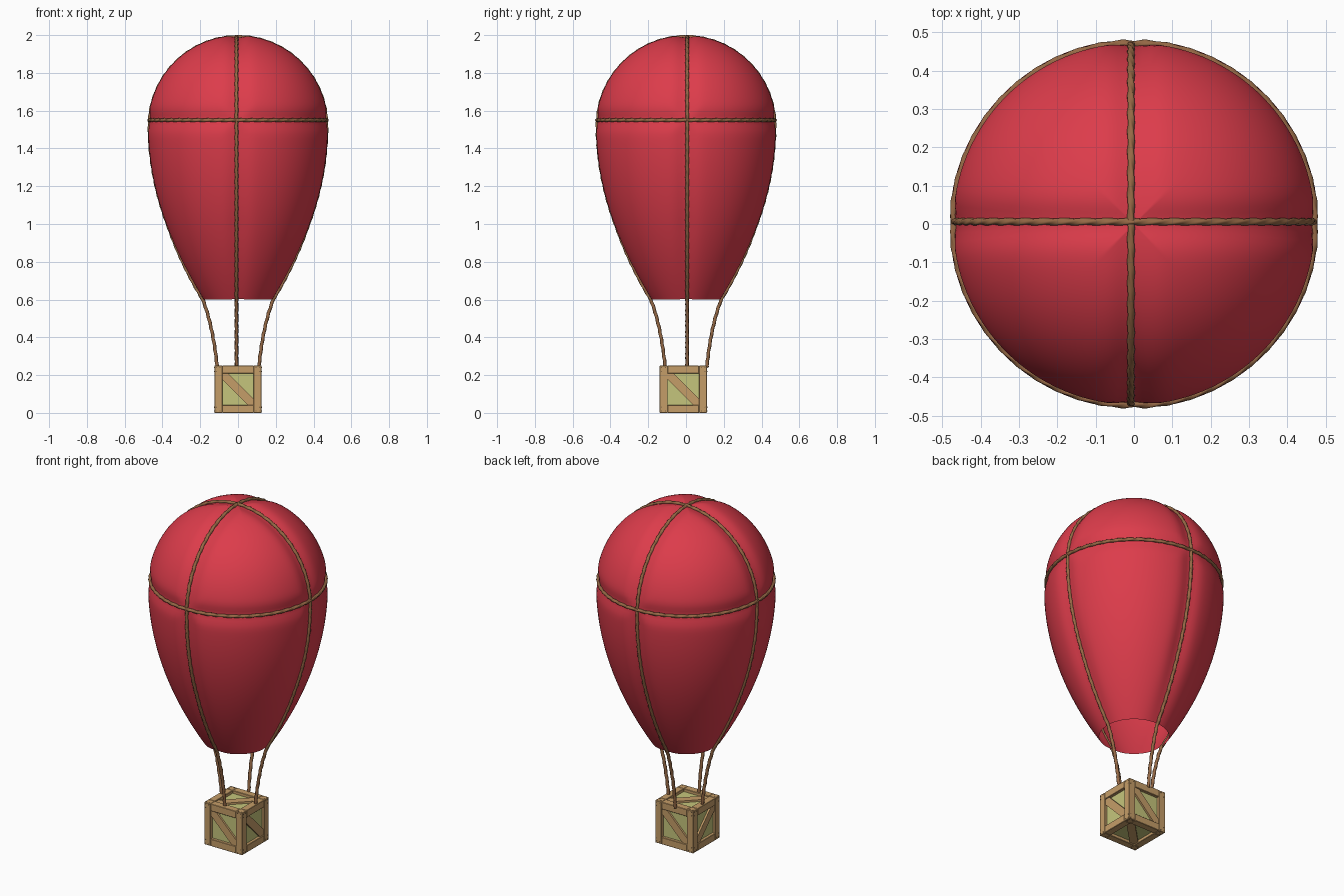
import bpy, bmesh, math
from mathutils import Vector, Matrix

if "Cube" in bpy.data.objects:
    bpy.data.objects.remove(bpy.data.objects["Cube"])


def material(name, rgb):
    m = bpy.data.materials.new(name)
    m.diffuse_color = (*rgb, 1)
    m.use_nodes = True
    m.node_tree.nodes["Principled BSDF"].inputs["Base Color"].default_value = m.diffuse_color
    return m


RED = material("red_fabric", (0.72, 0.045, 0.07))
ROPE = material("rope_brown", (0.30, 0.14, 0.06))
WOOD = material("wood", (0.56, 0.34, 0.14))
PANEL = material("pale_panel", (0.56, 0.56, 0.2))
BOLT = material("bolt_dark", (0.2, 0.12, 0.06))


def finish(name, bm, mat, smooth=False):
    bmesh.ops.recalc_face_normals(bm, faces=bm.faces)
    me = bpy.data.meshes.new(name)
    bm.to_mesh(me)
    bm.free()
    me.materials.append(mat)
    for p in me.polygons:
        p.use_smooth = smooth
    ob = bpy.data.objects.new(name, me)
    bpy.context.collection.objects.link(ob)
    return ob


# --- envelope surface: parabola below, ellipse above, pinched under the ropes
R, ZC, Z0, H, RING_Z = 0.483, 1.52, 0.6, 0.485, 1.55


def profile(t):
    if t < 0.5:
        u = (ZC - Z0) * (1 - 2 * t)
        return R * (1 - 0.724 * u * u), ZC - u
    a = (t - 0.5) * math.pi
    return R * math.cos(a), ZC + H * math.sin(a)


def surface(t, phi, lift=0.0):
    r, z = profile(t)
    r1, z1 = profile(max(t - 0.002, 0))
    r2, z2 = profile(min(t + 0.002, 1))
    n = Vector((z2 - z1, r1 - r2)).normalized()
    d = min(abs(r * math.cos(phi)), abs(r * math.sin(phi)))
    fade = min(1, 0.25 + (z - Z0) / 0.5)
    dent = max(0.018 * fade * math.exp(-(d / 0.05) ** 2),
               0.015 * math.exp(-((z - RING_Z) / 0.045) ** 2))
    r, z = r + n.x * (lift - dent), z + n.y * (lift - dent)
    if t >= 1:
        r = 0
    return Vector((r * math.cos(phi), r * math.sin(phi), z))


SEG, ROWS = 128, 80
bm = bmesh.new()
rows = [[bm.verts.new(surface(i / ROWS, 2 * math.pi * j / SEG)) for j in range(SEG)]
        for i in range(ROWS)]
for a, b in zip(rows, rows[1:]):
    for j in range(SEG):
        k = (j + 1) % SEG
        bm.faces.new((a[j], a[k], b[k], b[j]))
pole = bm.verts.new(surface(1, 0))
for j in range(SEG):
    bm.faces.new((rows[-1][j], rows[-1][(j + 1) % SEG], pole))
finish("envelope", bm, RED, True)


# --- twisted three-strand ropes
def resample(pts, step, closed):
    if closed:
        pts = pts + [pts[0]]
    dist = [0]
    for p, q in zip(pts, pts[1:]):
        dist.append(dist[-1] + (q - p).length)
    n = int(dist[-1] / step)
    out, k = [], 0
    for i in range(n if closed else n + 1):
        s = dist[-1] * i / n
        while k < len(pts) - 2 and dist[k + 1] < s:
            k += 1
        out.append(pts[k].lerp(pts[k + 1], (s - dist[k]) / max(dist[k + 1] - dist[k], 1e-9)))
    return out


def rope(name, pts, binormal, closed=False, radius=0.0088, sides=12, per_turn=9):
    pts = resample(pts, 0.0065, closed)
    n = len(pts)
    if closed:
        n -= n % per_turn
        pts = resample(pts, 0.0065 * len(pts) / (n + 0.5), True)
        n = len(pts)
    bm, rings = bmesh.new(), []
    for i, p in enumerate(pts):
        nxt = pts[(i + 1) % n] if closed else pts[min(i + 1, n - 1)]
        prv = pts[i - 1] if closed else pts[max(i - 1, 0)]
        side = (nxt - prv).cross(binormal).normalized()
        ring = []
        for j in range(sides):
            a = 2 * math.pi * j / sides
            w = radius * (1 + 0.16 * math.cos(3 * a - 2 * math.pi * i / per_turn))
            ring.append(bm.verts.new(p + w * (math.cos(a) * side + math.sin(a) * binormal)))
        rings.append(ring)
    pairs = list(zip(rings, rings[1:])) + ([(rings[-1], rings[0])] if closed else [])
    for a, b in pairs:
        for j in range(sides):
            k = (j + 1) % sides
            bm.faces.new((a[j], a[k], b[k], b[j]))
    if not closed:
        bm.faces.new(rings[0])
        bm.faces.new(rings[-1])
    finish(name, bm, ROPE, True)


half = []
P0, P1, P2 = Vector((0.11, 0, 0.24)), Vector((0.132, 0, 0.46)), surface(0, 0, 0.004)
for i in range(16):
    s = i / 16
    half.append(P0 * (1 - s) ** 2 + P1 * 2 * s * (1 - s) + P2 * s * s)
half += [surface(i / 100, 0, 0.004) for i in range(101)]
path = half + [Vector((-p.x, 0, p.z)) for p in reversed(half[:-1])]
rope("rope_side_to_side", [p + Vector((0, 0.006, 0)) for p in path], Vector((0, 1, 0)))
rope("rope_front_to_back", [Vector((-0.008, p.x, p.z)) for p in path], Vector((1, 0, 0)))

ring_t = 0.5 + math.asin((RING_Z - ZC) / H) / math.pi
ring = [surface(ring_t, 2 * math.pi * i / 256, 0.005) for i in range(256)]
for p in ring:
    p.z = RING_Z
rope("rope_ring", ring, Vector((0, 0, 1)), closed=True)

# --- crate basket
C, S, W = Vector((0, -0.014, 0.125)), 0.125, 0.042
INNER = S - W


def box(bm, centre, size):
    bmesh.ops.create_cube(bm, size=1, matrix=Matrix.Translation(centre) @ Matrix.Diagonal((*size, 1)))


bm = bmesh.new()
box(bm, C, (2 * S - 0.034,) * 3)
finish("crate_panels", bm, PANEL)

bm = bmesh.new()
for axis in range(3):
    for a in (-1, 1):
        for b in (-1, 1):
            pos, size = Vector(), [W] * 3
            pos[(axis + 1) % 3], pos[(axis + 2) % 3] = a * (S - W / 2), b * (S - W / 2)
            size[axis] = 2 * S if axis == 2 else 2 * INNER if axis == 1 else 2 * S - 2 * W
            box(bm, C + pos, size)
frame = finish("crate_frame", bm, WOOD)
bev = frame.modifiers.new("bevel", 'BEVEL')
bev.width, bev.segments = 0.002, 1

# diagonal braces and corner bolts on each face; flip chooses the slant
braces, bolts = bmesh.new(), bmesh.new()
X, Y, Z = Vector((1, 0, 0)), Vector((0, 1, 0)), Vector((0, 0, 1))
for n, v, flip in ((-Y, Z, 1), (X, Z, 1), (Y, Z, 1), (-X, Z, -1), (Z, Y, -1), (-Z, Y, 1)):
    u = v.cross(n)
    p, w = INNER, 0.032
    outline = [(-p, p), (-p + w, p), (p, -p + w), (p, -p), (p - w, -p), (-p, p - w)]
    lo, hi = ([braces.verts.new(C + u * a * flip + v * b + n * d) for a, b in outline]
              for d in (S - 0.025, S - 0.006))
    braces.faces.new(lo)
    braces.faces.new(hi)
    for i in range(6):
        j = (i + 1) % 6
        braces.faces.new((lo[i], lo[j], hi[j], hi[i]))
    turn = Matrix((u, v, n)).transposed().to_4x4()
    for a in (-1, 1):
        for b in (-1, 1):
            for da, db in ((0.01, 0.01), (0.03, 0.01), (0.01, 0.03)):
                at = C + u * a * (S - da) + v * b * (S - db) + n * S
                bmesh.ops.create_cone(bolts, cap_ends=True, segments=8, radius1=0.003,
                                      radius2=0.003, depth=0.003,
                                      matrix=Matrix.Translation(at) @ turn)
finish("crate_braces", braces, WOOD)
finish("crate_bolts", bolts, BOLT)
